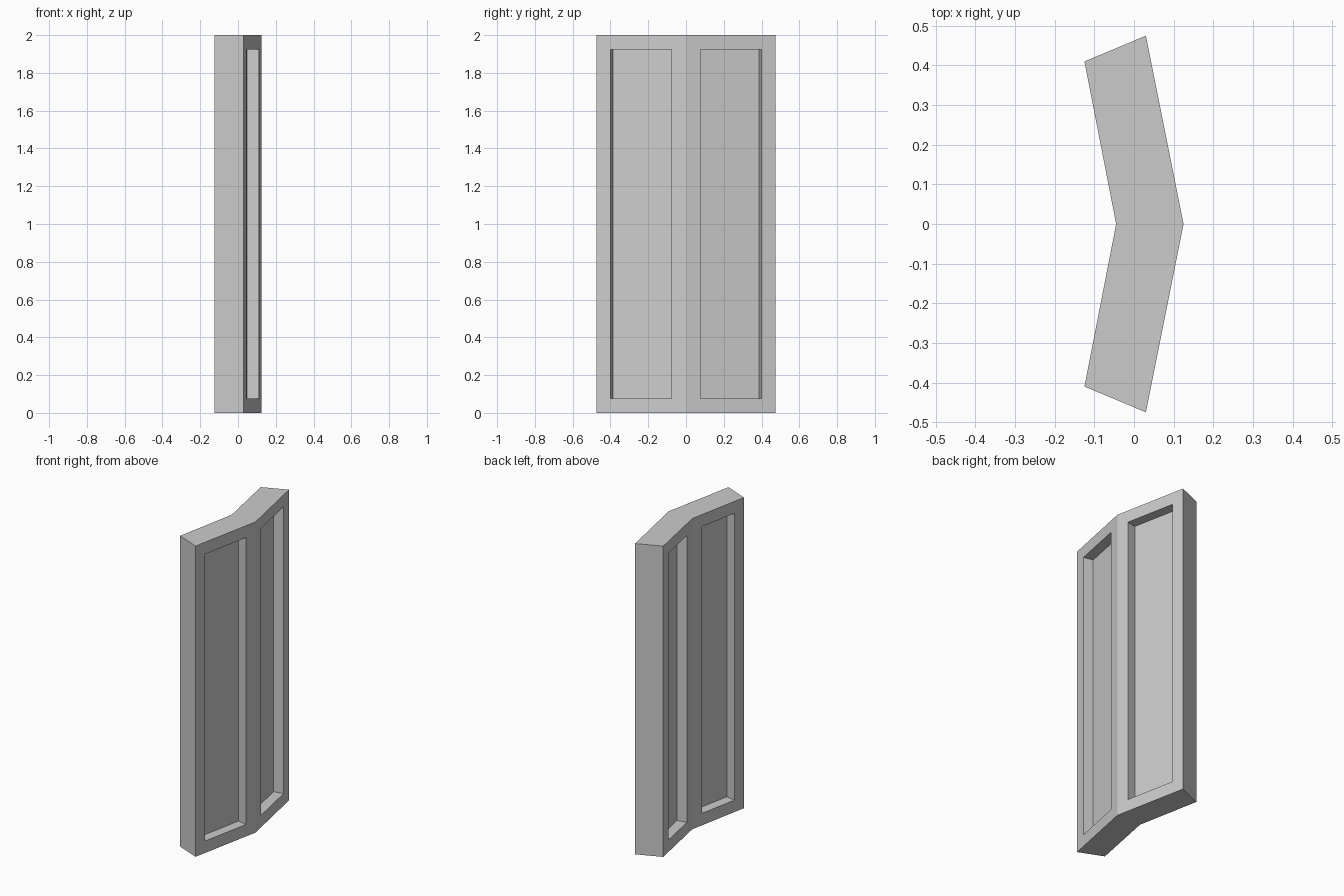
import bpy, bmesh
from mathutils import Vector

if "Cube" in bpy.data.objects:
    bpy.data.objects.remove(bpy.data.objects["Cube"])

HEIGHT, MARGIN, DEPTH = 2.0, 0.077, 0.064

# Chevron footprint, counter-clockwise
half = [(-0.125, -0.41), (0.03, -0.475)]
outline = half + [(0.125, 0)] + [(x, -y) for x, y in reversed(half)] + [(-0.045, 0)]

bm = bmesh.new()
base = bm.faces.new([bm.verts.new((x, y, 0)) for x, y in outline])
ext = bmesh.ops.extrude_face_region(bm, geom=[base], use_keep_orig=True)
bmesh.ops.translate(bm, vec=(0, 0, HEIGHT),
                    verts=[g for g in ext["geom"] if isinstance(g, bmesh.types.BMVert)])
bmesh.ops.recalc_face_normals(bm, faces=bm.faces[:])

# Recessed panels on the four broad faces (convex and concave sides)
broad = [f for f in bm.faces if abs(f.normal.z) < 0.1 and abs(f.normal.x) > 0.8]
bmesh.ops.inset_individual(bm, faces=broad, thickness=MARGIN, use_even_offset=True)
for f in broad:
    inward = Vector(f.normal) * -DEPTH
    floor = bmesh.ops.extrude_discrete_faces(bm, faces=[f])["faces"][0]
    bmesh.ops.translate(bm, vec=inward, verts=floor.verts[:])
bmesh.ops.recalc_face_normals(bm, faces=bm.faces[:])

mesh = bpy.data.meshes.new("angled_panel")
bm.to_mesh(mesh)
bm.free()
panel = bpy.data.objects.new("angled_panel", mesh)
bpy.context.collection.objects.link(panel)
